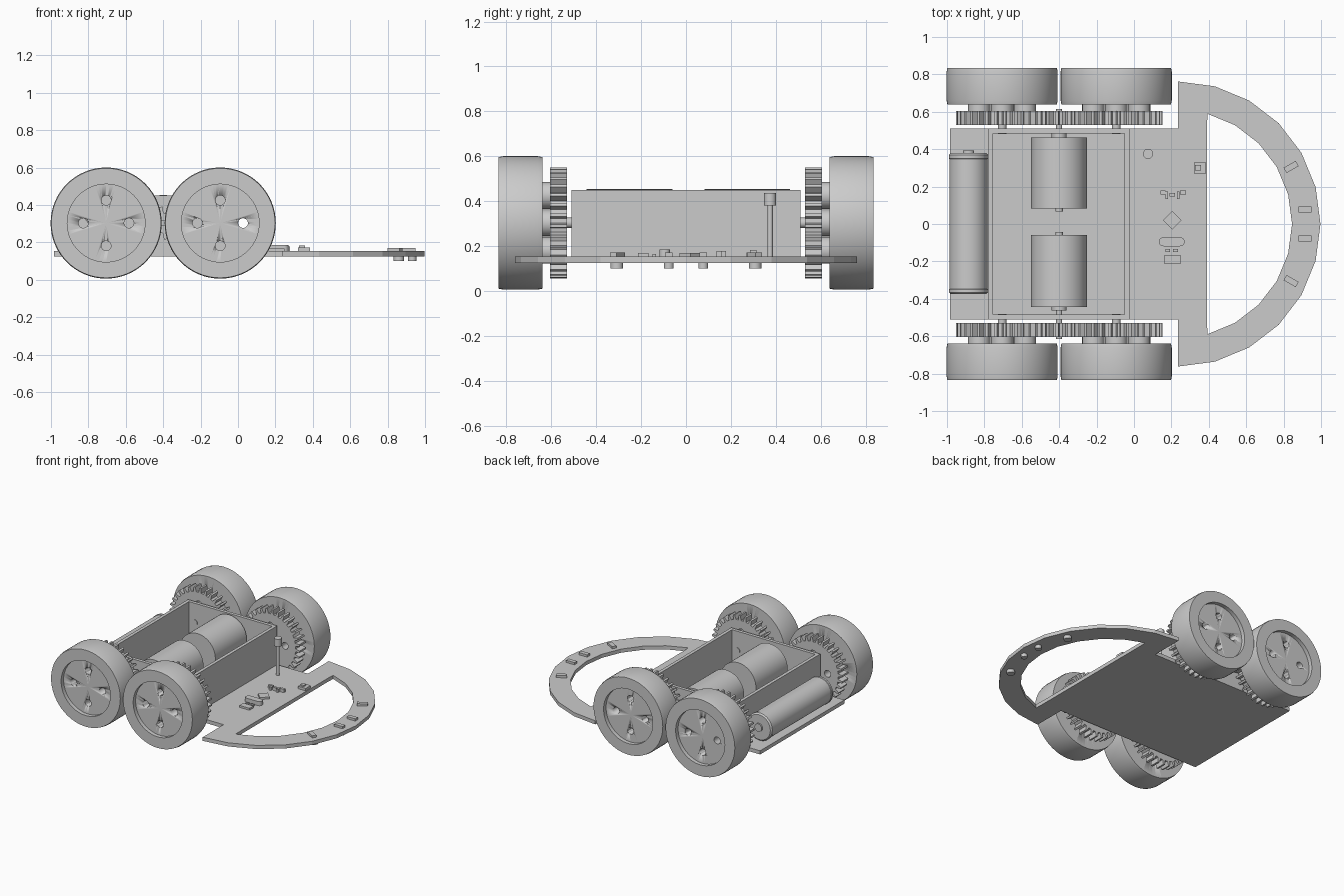
import bpy, bmesh
from math import sin, cos, pi, radians
from mathutils import Matrix, Vector

if "Cube" in bpy.data.objects:
    bpy.data.objects.remove(bpy.data.objects["Cube"], do_unlink=True)

GREY = (0.6, 0.6, 0.6, 1)
mat = bpy.data.materials.new("plain grey")
mat.use_nodes = True
mat.diffuse_color = GREY
mat.node_tree.nodes["Principled BSDF"].inputs["Base Color"].default_value = GREY

AXLE_Z = 0.303
DECK_LOW, DECK = 0.125, 0.153


def finish(name, bm, smooth=True):
    bmesh.ops.recalc_face_normals(bm, faces=bm.faces)
    me = bpy.data.meshes.new(name)
    bm.to_mesh(me)
    bm.free()
    me.materials.append(mat)
    if smooth:
        me.polygons.foreach_set("use_smooth", [True] * len(me.polygons))
        me.set_sharp_from_angle(angle=radians(35))
    ob = bpy.data.objects.new(name, me)
    bpy.context.collection.objects.link(ob)
    return ob


def lathe(name, profile, x, z, side=1, steps=48, closed=False):
    """Spin (radius, y) points about an axis parallel to y."""
    bm = bmesh.new()
    vs = [bm.verts.new((r, side * y, 0)) for r, y in profile]
    es = [bm.edges.new(p) for p in zip(vs, vs[1:])]
    if closed:
        es.append(bm.edges.new((vs[-1], vs[0])))
    bmesh.ops.spin(bm, geom=vs + es, cent=(0, 0, 0), axis=(0, 1, 0),
                   angle=2 * pi, steps=steps, use_merge=False)
    bmesh.ops.remove_doubles(bm, verts=bm.verts, dist=0.0005)
    bmesh.ops.translate(bm, verts=bm.verts, vec=(x, 0, z))
    return finish(name, bm)


def rod(name, r, y0, y1, x, z, side=1, steps=24):
    return lathe(name, [(0, y0), (r, y0), (r, y1), (0, y1)], x, z, side, steps)


def prism(name, points, direction, smooth=False):
    bm = bmesh.new()
    face = bm.faces.new([bm.verts.new(p) for p in points])
    new = bmesh.ops.extrude_face_region(bm, geom=[face])["geom"]
    bmesh.ops.translate(bm, vec=direction,
                        verts=[v for v in new if isinstance(v, bmesh.types.BMVert)])
    return finish(name, bm, smooth)


def box(name, x, y, z0, z1, w, d, turn=0):
    bm = bmesh.new()
    m = (Matrix.Translation((x, y, (z0 + z1) / 2)) @ Matrix.Rotation(radians(turn), 4, "Z")
         @ Matrix.Diagonal((w, d, z1 - z0, 1)))
    bmesh.ops.create_cube(bm, size=1, matrix=m)
    return finish(name, bm, False)


def post(name, x, y, z0, z1, r, steps=20):
    bm = bmesh.new()
    bmesh.ops.create_cone(bm, cap_ends=True, segments=steps, radius1=r, radius2=r,
                          depth=z1 - z0, matrix=Matrix.Translation((x, y, (z0 + z1) / 2)))
    return finish(name, bm)


def gear(name, x, side, teeth, root, tip):
    pts = []
    for i in range(teeth):
        for t, r in ((0, root), (0.45, root), (0.58, tip), (0.87, tip)):
            a = 2 * pi * (i + t) / teeth
            pts.append((x + r * cos(a), side * 0.53, AXLE_Z + r * sin(a)))
    return prism(name, pts, (0, side * 0.075, 0))


def bolt_spots(x):
    return [(x + 0.122 * cos(k * pi / 2), AXLE_Z + 0.122 * sin(k * pi / 2)) for k in range(4)]


def drill(ob, cutters):
    for c in cutters:
        mod = ob.modifiers.new("bolt_hole", "BOOLEAN")
        mod.object = c
        mod.solver = "EXACT"
    bpy.context.view_layer.update()
    deps = bpy.context.evaluated_depsgraph_get()
    me = bpy.data.meshes.new_from_object(ob.evaluated_get(deps))
    ob.modifiers.clear()
    ob.data = me


# Wheels, gears, spacers and axles
for side, s in ((1, "left"), (-1, "right")):
    for x, e in ((-0.705, "rear"), (-0.095, "front")):
        tag = f"{e}_{s}"
        wheel = lathe("wheel_" + tag,
                      [(0, 0.64), (0.293, 0.64), (0.297, 0.66), (0.297, 0.815), (0.293, 0.835),
                       (0.208, 0.835), (0.208, 0.805), (0, 0.805)], x, AXLE_Z, side, 64)
        cog = gear("drive_gear_" + tag, x, side, 32, 0.212, 0.247)
        cutters = [rod("hole_cutter", 0.026, 0.5, 0.9, cx, cz, side)
                   for cx, cz in bolt_spots(x)]
        drill(wheel, cutters)
        drill(cog, cutters)
        for c in cutters:
            bpy.data.objects.remove(c, do_unlink=True)
        for cx, cz in bolt_spots(x):
            lathe("spacer_" + tag, [(0.026, 0.605), (0.06, 0.605), (0.06, 0.64), (0.026, 0.64)],
                  cx, cz, side, 24, True)
        rod("axle_" + tag, 0.023, 0.48, 0.54, x, AXLE_Z, side)
    # Motor with collar, shaft and pinion
    near, far = (0.083, 0.463) if side > 0 else (0.06, 0.443)
    lathe("motor_" + s, [(0, near - 0.016), (0.02, near - 0.016), (0.02, near), (0.15, near),
                         (0.15, far), (0.04, far), (0.04, far + 0.02), (0.016, far + 0.02),
                         (0.016, 0.615), (0, 0.615)], -0.4, AXLE_Z, side)
    gear("pinion_" + s, -0.4, side, 10, 0.055, 0.088)

# Deck and curved front bumper
box("deck", -0.297, 0, DECK_LOW, DECK, 1.375, 1.02)
arc = [radians(a) for a in range(-90, 91, 15)]
outline = [(0.235 + 0.762 * cos(a), 0.762 * sin(a)) for a in arc]
outline += [(0.235, 0.51), (0.39, 0.51)]
outline += [(0.235 + 0.61 * cos(a), 0.61 * sin(a)) for a in reversed(arc[1:-1])]
outline += [(0.39, -0.51), (0.235, -0.51)]
prism("bumper_ring", [(x, y, DECK_LOW) for x, y in outline], (0, 0, DECK - DECK_LOW))

# Open motor box
for i, x in enumerate((-0.7675, -0.0375)):
    box(("box_rear_wall", "box_front_wall")[i], x, 0, DECK_LOW, 0.45, 0.025, 1.02)
for i, y in enumerate((-0.4975, 0.4975)):
    box(("box_right_wall", "box_left_wall")[i], -0.4025, y, DECK_LOW, 0.45, 0.705, 0.025)

# Battery
lathe("battery", [(0, -0.375), (0.095, -0.375), (0.105, -0.365), (0.105, -0.35), (0.102, -0.347),
                  (0.102, 0.347), (0.105, 0.35), (0.105, 0.37), (0.095, 0.38), (0.03, 0.38),
                  (0.03, 0.392), (0, 0.392)], -0.885, 0.258)

# Sensor mast
post("mast", 0.075, 0.375, DECK, 0.39, 0.012)
post("mast_head", 0.075, 0.375, 0.38, 0.437, 0.027)

# Line sensors and the feet below them
for side in (1, -1):
    box("outer_sensor", 0.84, side * 0.305, DECK, 0.17, 0.075, 0.032, side * 30)
    box("inner_sensor", 0.915, side * 0.077, DECK, 0.17, 0.07, 0.032)
    post("outer_sensor_foot", 0.86, side * 0.308, 0.1, DECK_LOW, 0.028)
    post("inner_sensor_foot", 0.932, side * 0.077, 0.1, DECK_LOW, 0.022)

# Circuit parts
box("switch_body", 0.352, 0.3, DECK, 0.172, 0.065, 0.06)
box("switch_lever", 0.342, 0.3, 0.172, 0.182, 0.03, 0.03)
box("processor", 0.205, 0.02, DECK, 0.168, 0.07, 0.07, 45)
box("crystal", 0.202, -0.095, DECK, 0.185, 0.09, 0.048)
for x in (0.157, 0.247):
    post("crystal_end", x, -0.095, DECK, 0.185, 0.024)
for x in (0.18, 0.222):
    box("capacitor", x, -0.142, DECK, 0.165, 0.025, 0.015)
box("memory_chip", 0.205, -0.19, DECK, 0.168, 0.085, 0.048)
for x, y, w, d in ((0.155, 0.168, 0.025, 0.02), (0.176, 0.155, 0.014, 0.04),
                   (0.205, 0.157, 0.03, 0.018), (0.236, 0.155, 0.014, 0.04),
                   (0.262, 0.168, 0.03, 0.02)):
    box("resistor", x, y, DECK, 0.178, w, d)
